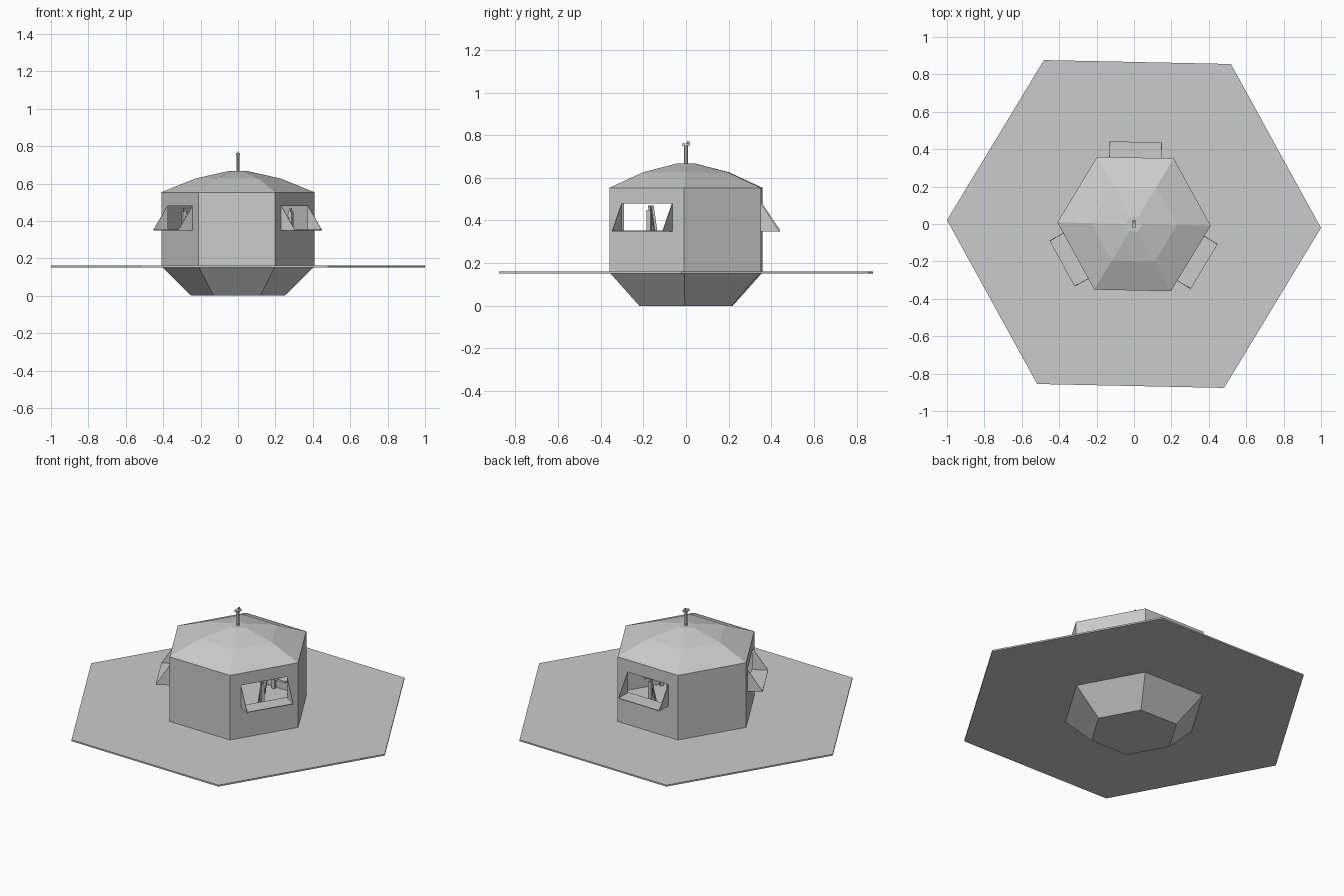
import bpy, bmesh, math
from mathutils import Matrix, Vector

old = bpy.data.objects.get("Cube")
if old:
    bpy.data.objects.remove(old, do_unlink=True)

TURN = math.radians(-1.2)          # slight twist of the whole building
WALL = 0.41 * math.cos(math.pi / 6)  # centre to flat wall face
SILL, HEAD, HALF, REACH = 0.353, 0.48, 0.14, 0.084

grey = bpy.data.materials.new("concrete_grey")
grey.use_nodes = True
grey.diffuse_color = (0.6, 0.6, 0.6, 1)
grey.node_tree.nodes["Principled BSDF"].inputs["Base Color"].default_value = (0.6, 0.6, 0.6, 1)


def finish(name, bm, matrix=Matrix()):
    bmesh.ops.recalc_face_normals(bm, faces=bm.faces)
    mesh = bpy.data.meshes.new(name)
    bm.to_mesh(mesh)
    bm.free()
    mesh.transform(matrix)
    mesh.materials.append(grey)
    obj = bpy.data.objects.new(name, mesh)
    bpy.context.collection.objects.link(obj)
    return obj


def lathe(name, profile, sides=6):
    """Closed solid with a polygonal cross-section from (radius, height) pairs."""
    bm = bmesh.new()
    rings = []
    for r, z in profile:
        angles = [TURN + math.tau * i / sides for i in range(sides)]
        rings.append([bm.verts.new((r * math.cos(a), r * math.sin(a), z)) for a in angles])
    for low, high in zip(rings, rings[1:]):
        for i in range(sides):
            j = (i + 1) % sides
            bm.faces.new((low[i], low[j], high[j], high[i]))
    bm.faces.new(rings[0])
    bm.faces.new(rings[-1])
    return finish(name, bm)


def box(name, lo, hi, matrix=Matrix()):
    bm = bmesh.new()
    bmesh.ops.create_cube(bm, size=1)
    lo, hi = Vector(lo), Vector(hi)
    for v in bm.verts:
        v.co = (lo + hi) / 2 + v.co * (hi - lo)
    return finish(name, bm, matrix)


def prism(name, outline, y0, y1, matrix):
    """Extrude an outline in the local xz plane from y0 to y1."""
    bm = bmesh.new()
    face = bm.faces.new([bm.verts.new((x, y0, z)) for x, z in outline])
    new = bmesh.ops.extrude_face_region(bm, geom=[face])["geom"]
    moved = [g for g in new if isinstance(g, bmesh.types.BMVert)]
    bmesh.ops.translate(bm, verts=moved, vec=(0, y1 - y0, 0))
    return finish(name, bm, matrix)


def apply_modifier(obj, mod):
    bpy.context.view_layer.objects.active = obj
    bpy.ops.object.modifier_apply(modifier=mod.name)


# Hollow hexagonal shell: tapered base, straight walls, faceted roof
shell = lathe("shell", [(0.25, 0), (0.41, 0.157), (0.41, 0.553),
                        (0.23, 0.626), (0.045, 0.668)])
thick = shell.modifiers.new("thickness", "SOLIDIFY")
thick.thickness = 0.008
thick.offset = -1
apply_modifier(shell, thick)

# Wide ground slab
lathe("ground_slab", [(1.0, 0.152), (1.0, 0.161)])

# Three windows, one on every second wall
for label, degrees in (("back", 90), ("left", -30), ("right", -150)):
    place = Matrix.Rotation(math.radians(degrees) + TURN, 4, "Z")

    cutter = box("window_cutter", (WALL - 0.05, -HALF, SILL), (WALL + 0.05, HALF, HEAD), place)
    cutter.hide_render = True
    cut = shell.modifiers.new("window", "BOOLEAN")
    cut.operation = "DIFFERENCE"
    cut.solver = "EXACT"
    cut.object = cutter
    apply_modifier(shell, cut)
    bpy.data.objects.remove(cutter, do_unlink=True)

    # Projecting sill with triangular cheeks
    box(label + "_sill", (WALL - 0.008, -HALF, SILL - 0.004), (WALL + REACH, HALF, SILL), place)
    cheek = [(WALL, SILL), (WALL + REACH, SILL), (WALL, HEAD)]
    for side, y in (("a", -HALF), ("b", HALF - 0.003)):
        prism(label + "_cheek_" + side, cheek, y, y + 0.003, place)

    # Interior stand behind the opening: upright, leaning leg and bench
    box(label + "_stand_post", (WALL - 0.03, -0.01, 0.16), (WALL - 0.015, 0.01, 0.45), place)
    leg = [(WALL - 0.03, HEAD - 0.01), (WALL - 0.02, HEAD - 0.01),
           (WALL - 0.11, 0.16), (WALL - 0.12, 0.16)]
    prism(label + "_stand_leg", leg, -0.006, 0.006, place)
    box(label + "_bench", (WALL - 0.09, -0.13, 0.25), (WALL - 0.008, 0.13, 0.262), place)

# Roof mast with a small sighting head
lathe("mast", [(0.009, 0.66), (0.009, 0.752)], 8)
box("mast_head", (-0.012, -0.018, 0.752), (0.012, 0.018, 0.762))
box("mast_tip", (-0.003, 0.004, 0.762), (0.003, 0.016, 0.772))
